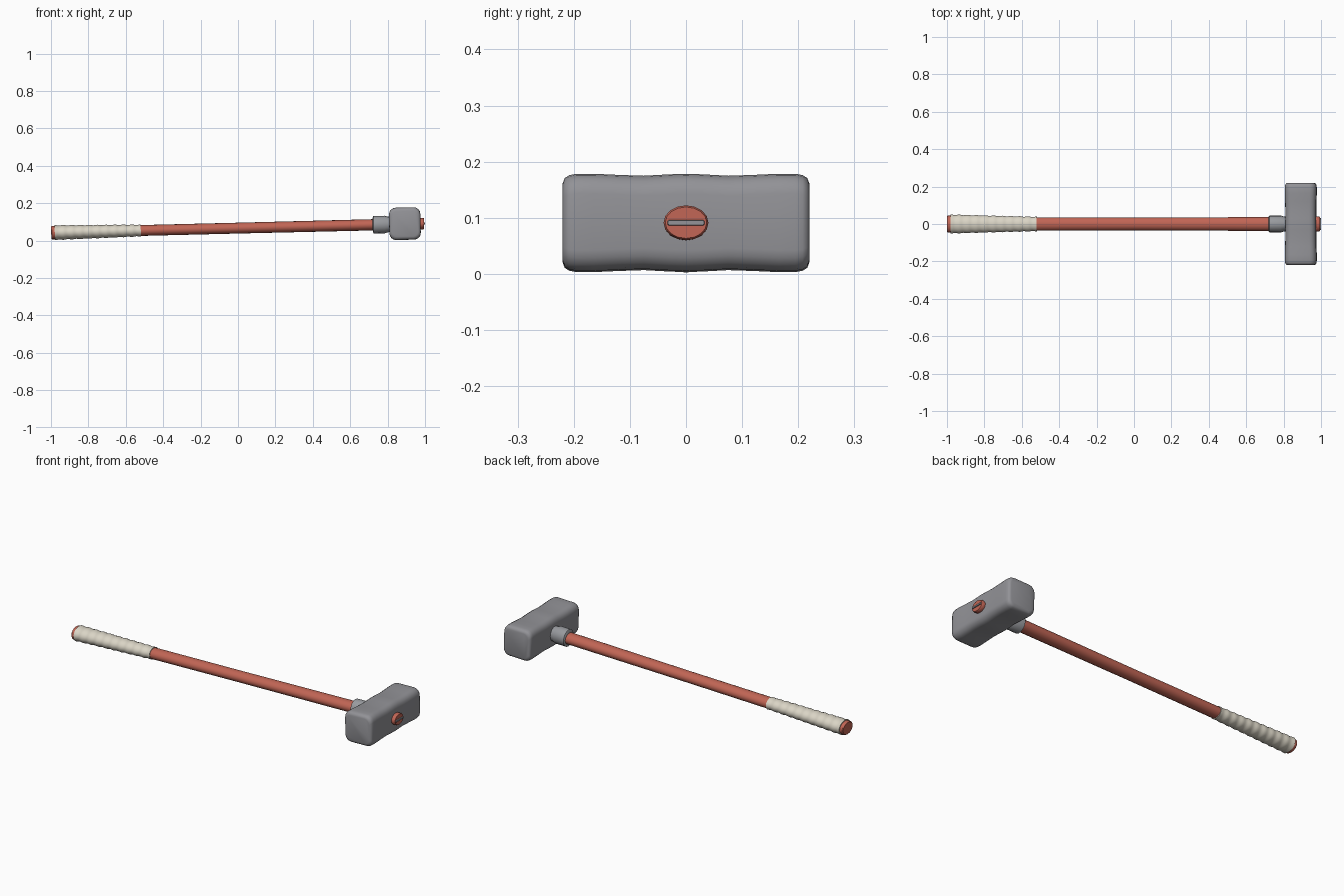
import bpy, bmesh, math
from mathutils import Matrix, Vector

cube = bpy.data.objects.get("Cube")
if cube:
    bpy.data.objects.remove(cube)


def material(name, rgb):
    m = bpy.data.materials.new(name)
    m.use_nodes = True
    m.diffuse_color = (*rgb, 1)
    m.node_tree.nodes["Principled BSDF"].inputs["Base Color"].default_value = (*rgb, 1)
    return m


RED = material("red_wood", (0.53, 0.13, 0.09))
CREAM = material("cream_wrap", (0.70, 0.66, 0.56))
STEEL = material("grey_steel", (0.29, 0.29, 0.31))
COLLAR = material("light_grey_collar", (0.32, 0.33, 0.35))

# The whole tool leans slightly, with the head end raised
TILT = Matrix.Translation((0, 0, 0.067)) @ Matrix.Rotation(-math.atan(0.0245), 4, 'Y')


def loft(name, rings, mat, angle=40):
    """Skin a list of point rings and cap both ends."""
    bm = bmesh.new()
    loops = [[bm.verts.new(TILT @ Vector(p)) for p in ring] for ring in rings]
    n = len(loops[0])
    for a, b in zip(loops, loops[1:]):
        for i in range(n):
            bm.faces.new((a[i], a[(i + 1) % n], b[(i + 1) % n], b[i]))
    bm.faces.new(loops[0])
    bm.faces.new(loops[-1])
    bmesh.ops.recalc_face_normals(bm, faces=bm.faces)
    mesh = bpy.data.meshes.new(name)
    bm.to_mesh(mesh)
    bm.free()
    mesh.materials.append(mat)
    ob = bpy.data.objects.new(name, mesh)
    bpy.context.collection.objects.link(ob)
    bpy.ops.object.select_all(action='DESELECT')
    ob.select_set(True)
    bpy.context.view_layer.objects.active = ob
    bpy.ops.object.shade_smooth_by_angle(angle=math.radians(angle))
    return ob


def oval(x, ry, rz, n=16):
    return [(x, ry * math.cos(2 * math.pi * i / n), rz * math.sin(2 * math.pi * i / n))
            for i in range(n)]


# Handle, running from the butt through the head
loft("handle", [oval(*s) for s in (
    (-0.999, 0.042, 0.033), (-0.995, 0.046, 0.036), (-0.98, 0.046, 0.036),
    (-0.8, 0.042, 0.034), (-0.52, 0.036, 0.029), (0, 0.034, 0.029),
    (0.72, 0.037, 0.030), (0.98, 0.040, 0.031), (0.99, 0.040, 0.031), (0.995, 0.037, 0.028))], RED)

# Grip wrap with shallow ripples
grip, STEPS, TURNS = [], 60, 10
for i in range(STEPS + 1):
    t = i / STEPS
    bump = 0.0015 * math.cos(2 * math.pi * TURNS * t)
    grip.append(oval(-0.98 + 0.46 * t, 0.050 - 0.012 * t + bump, 0.039 - 0.008 * t + bump, 24))
loft("grip_wrap", grip, CREAM)

# Collar below the head
loft("collar", [oval(*s) for s in (
    (0.72, 0.038, 0.036), (0.725, 0.045, 0.047), (0.785, 0.045, 0.047),
    (0.80, 0.040, 0.042), (0.83, 0.038, 0.040))], COLLAR)


# Head: rounded rectangles lofted across, with a gentle waist each side of the eye
def head_ring(y, w, h, r, steps=4):
    ring = []
    for corner, (sx, sz) in enumerate(((1, 1), (-1, 1), (-1, -1), (1, -1))):
        for k in range(steps + 1):
            a = math.pi / 2 * (corner + k / steps)
            ring.append((0.8925 + sx * (w - r) + r * math.cos(a), y,
                         sz * (h - r) + r * math.sin(a) + 0.002))
    return ring


half = [(0.0, 0.082, 0.0865, 0.036), (0.03, 0.082, 0.0855, 0.036),
        (0.075, 0.082, 0.083, 0.036), (0.12, 0.083, 0.0845, 0.036),
        (0.165, 0.084, 0.0865, 0.036), (0.195, 0.084, 0.0865, 0.036),
        (0.208, 0.083, 0.084, 0.035), (0.216, 0.079, 0.079, 0.033),
        (0.220, 0.070, 0.069, 0.028)]
rings = [(-y, w, h, r) for y, w, h, r in reversed(half[1:])] + half
loft("hammer_head", [head_ring(*s) for s in rings], STEEL, 50)


# Steel wedge driven into the handle end
def slot_ring(x, hy, hz):
    c = hz * 0.5
    return [(x, y, z) for y, z in (
        (hy, -hz + c), (hy, hz - c), (hy - c, hz), (c - hy, hz),
        (-hy, hz - c), (-hy, c - hz), (c - hy, -hz), (hy - c, -hz))]


loft("wedge", [slot_ring(0.96, 0.033, 0.005), slot_ring(0.998, 0.033, 0.005),
               slot_ring(1.0, 0.032, 0.004)], STEEL, 30)
